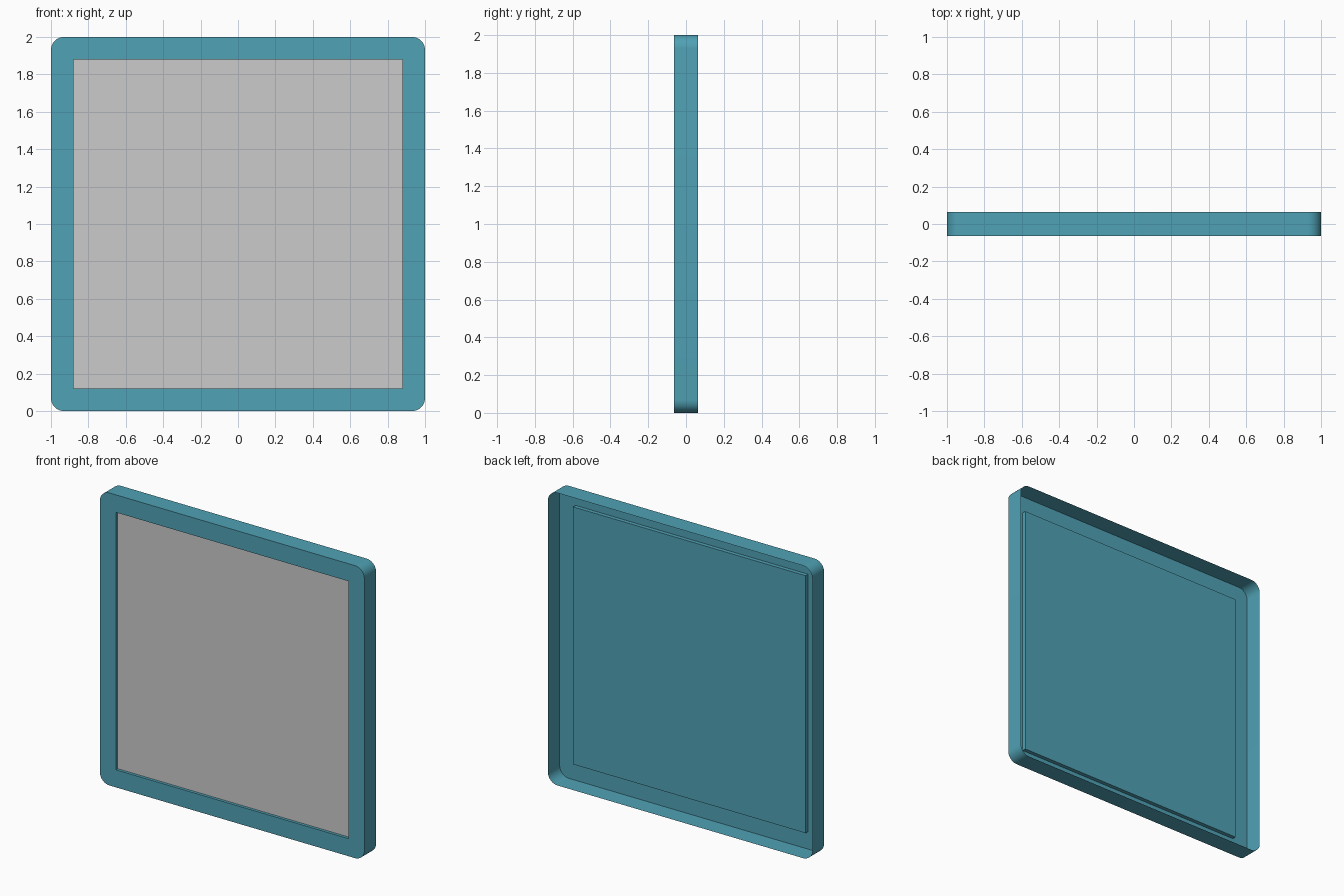
import bpy, bmesh, math

if "Cube" in bpy.data.objects:
    bpy.data.objects.remove(bpy.data.objects["Cube"])

HALF, DEPTH, RADIUS = 1.0, 0.063, 0.07   # outer half size, half thickness, corner radius
OPEN = 0.88                              # half size of the front opening
FLOOR_Y, SCREEN_Y = -0.036, -0.043       # recess floor and grey sheet
SEGS = 8


def new_object(name, bm, color=None):
    mesh = bpy.data.meshes.new(name)
    bm.to_mesh(mesh)
    bm.free()
    obj = bpy.data.objects.new(name, mesh)
    bpy.context.collection.objects.link(obj)
    if color:
        mat = bpy.data.materials.new(name + "_colour")
        mat.diffuse_color = color
        mat.use_nodes = True
        mat.node_tree.nodes["Principled BSDF"].inputs["Base Color"].default_value = mat.diffuse_color
        mesh.materials.append(mat)
    return obj


def loop(bm, points, y):
    return [bm.verts.new((x, y, z + HALF)) for x, z in points]


def bridge(bm, a, b, step=1):
    # joins two closed loops; step is how many verts of a share one vert of b
    n = len(a)
    for i in range(n):
        j = (i + 1) % n
        p, q = b[i // step], b[j // step]
        bm.faces.new((a[i], a[j], q) if p is q else (a[i], a[j], q, p))


corners = [(-1, -1), (1, -1), (1, 1), (-1, 1)]
square = [(sx * OPEN, sz * OPEN) for sx, sz in corners]

# rounded outline, anticlockwise seen from the front
outline = []
for k, (sx, sz) in enumerate(corners):
    for s in range(SEGS + 1):
        a = math.pi + (k + s / SEGS) * math.pi / 2
        outline.append((sx * (HALF - RADIUS) + RADIUS * math.cos(a),
                        sz * (HALF - RADIUS) + RADIUS * math.sin(a)))

# frame: thin open-backed shell with rim, front ring and recessed panel
bm = bmesh.new()
back = loop(bm, outline, DEPTH)
front = loop(bm, outline, -DEPTH)
opening = loop(bm, square, -DEPTH)
floor = loop(bm, square, FLOOR_Y)
bridge(bm, back, front)
bridge(bm, front, opening, SEGS + 1)
bridge(bm, opening, floor)
bm.faces.new(floor)
frame = new_object("frame_shell", bm, (0.08, 0.36, 0.46, 1))
bpy.context.view_layer.objects.active = frame
frame.select_set(True)
bpy.ops.object.shade_smooth_by_angle(angle=math.radians(30))

# grey sheet lying in the recess
bm = bmesh.new()
bm.faces.new(loop(bm, square, SCREEN_Y))
new_object("inset_panel", bm)
